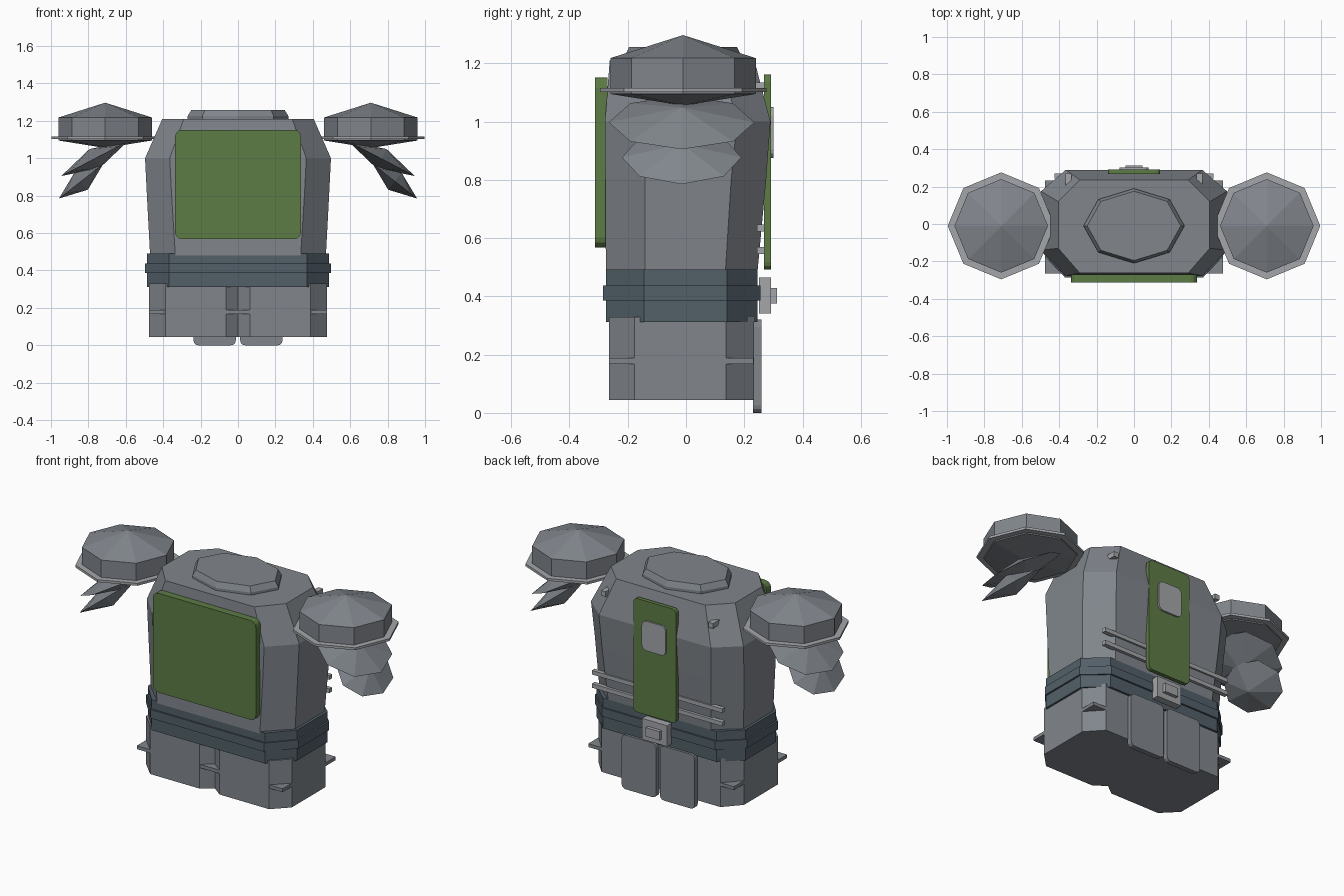
import bpy, bmesh, math
from mathutils import Vector

cube = bpy.data.objects.get("Cube")
if cube:
    bpy.data.objects.remove(cube, do_unlink=True)


def material(name, rgb):
    m = bpy.data.materials.new(name)
    m.use_nodes = True
    m.diffuse_color = (*rgb, 1)
    m.node_tree.nodes["Principled BSDF"].inputs["Base Color"].default_value = (*rgb, 1)
    return m


GREY = material("steel grey", (0.22, 0.24, 0.265))
LIGHT = material("light grey", (0.37, 0.38, 0.40))
BELT = material("dark slate", (0.085, 0.115, 0.14))
GREEN = material("olive green", (0.11, 0.20, 0.06))


def finish(name, bm, mat):
    bmesh.ops.recalc_face_normals(bm, faces=bm.faces)
    mesh = bpy.data.meshes.new(name)
    bm.to_mesh(mesh)
    bm.free()
    mesh.materials.append(mat)
    obj = bpy.data.objects.new(name, mesh)
    bpy.context.collection.objects.link(obj)
    return obj


def loft(name, rings, mat):
    """Skin a stack of rings; a one-point ring becomes an apex."""
    bm = bmesh.new()
    loops = [[bm.verts.new(p) for p in ring] for ring in rings]
    for a, b in zip(loops, loops[1:]):
        n = max(len(a), len(b))
        for i in range(n):
            j = (i + 1) % n
            quad = [a[i % len(a)], a[j % len(a)], b[j % len(b)], b[i % len(b)]]
            bm.faces.new(list(dict.fromkeys(quad)))
    for end in (loops[0], loops[-1]):
        if len(end) > 2:
            bm.faces.new(end)
    return finish(name, bm, mat)


def chamfered(z, hx, fx, y0, y1, s0, s1, notch=0):
    """Rectangle with cut corners, optionally with a V notch at the front."""
    front = [(-fx, y0), (fx, y0)]
    if notch:
        front = [(-fx, y0), (-0.065, y0), (0, y0 + notch), (0.065, y0), (fx, y0)]
    pts = front + [(hx, s0), (hx, s1), (fx, y1), (-fx, y1), (-hx, s1), (-hx, s0)]
    return [(x, y, z) for x, y in pts]


def octagon(z, rx, ry, cx=0, cy=-0.01):
    angles = [i * math.pi / 4 for i in range(8)]
    return [(cx + rx * math.cos(a), cy + ry * math.sin(a), z) for a in angles]


def plate(name, xr, yr, zr, mat, corner=0):
    """Box whose corners are rounded as seen from the front."""
    bm = bmesh.new()
    bmesh.ops.create_cube(bm, size=1)
    for v in bm.verts:
        for k, (lo, hi) in enumerate((xr, yr, zr)):
            v.co[k] = hi if v.co[k] > 0 else lo
    if corner:
        edges = [e for e in bm.edges
                 if abs(e.verts[0].co.y - e.verts[1].co.y) > 1e-4]
        bmesh.ops.bevel(bm, geom=edges, offset=corner, segments=3,
                        profile=0.5, affect='EDGES')
    return finish(name, bm, mat)


# Torso and neck collar
loft("torso", [chamfered(0.48, 0.47, 0.335, -0.275, 0.245, -0.14, 0.135),
               chamfered(0.80, 0.487, 0.355, -0.277, 0.275, -0.14, 0.155),
               chamfered(1.00, 0.497, 0.365, -0.278, 0.29, -0.14, 0.175),
               chamfered(1.21, 0.405, 0.29, -0.262, 0.235, -0.13, 0.12)], GREY)
loft("neck_collar", [octagon(1.205, 0.27, 0.20), octagon(1.225, 0.27, 0.20),
                     octagon(1.257, 0.25, 0.185)], GREY)

# Three-band belt
for name, z0, z1, grow in (("belt_lower", 0.312, 0.388, 0),
                           ("belt_middle", 0.386, 0.437, 0.01),
                           ("belt_upper", 0.435, 0.492, 0)):
    loft(name, [chamfered(z, 0.487 + grow, 0.37, -0.275 - grow, 0.246 + grow,
                          -0.145, 0.14) for z in (z0, z1)], BELT)

# Hip block with front notch, and the flat flange through it
loft("hip_block", [chamfered(z, 0.475, 0.388, -0.265, 0.233, -0.177, 0.138, 0.05)
                   for z in (0.045, 0.33)], GREY)
plate("hip_flange", (-0.475, 0.475), (-0.264, 0.232), (0.168, 0.188), GREY)

# Front and back green panels, badge and buckle
plate("front_panel", (-0.336, 0.336), (-0.313, -0.27), (0.567, 1.152), GREEN, 0.035)
plate("back_panel", (-0.14, 0.14), (0.268, 0.291), (0.492, 1.162), GREEN, 0.025)
plate("back_badge", (-0.078, 0.078), (0.285, 0.301), (0.875, 1.05), LIGHT, 0.03)
plate("buckle", (-0.082, 0.082), (0.25, 0.292), (0.342, 0.465), LIGHT)
plate("buckle_boss", (-0.045, 0.045), (0.29, 0.312), (0.376, 0.428), LIGHT)

# Back rods
for name, z in (("lower_rod", 0.557), ("upper_rod", 0.635)):
    plate(name, (-0.425, 0.425), (0.243, 0.269), (z - 0.012, z + 0.012), LIGHT)


def shoulder_petal(name, s, tip, root, half_width, bulge):
    """Tilted eight-sided double pyramid between a tip and a root in the xz plane."""
    tip, root = Vector((s * tip[0], -0.015, tip[1])), Vector((s * root[0], -0.015, root[1]))
    mid, along = (tip + root) / 2, (tip - root) / 2
    normal = Vector((-along.z * s, 0, along.x * s)).normalized()
    rim = [mid + along * math.cos(i * math.pi / 4)
           + Vector((0, half_width * math.sin(i * math.pi / 4), 0)) for i in range(8)]
    loft(name, [[mid - normal * bulge], rim, [mid + normal * bulge]], GREY)


# Mirrored parts: hanging plates, knobs and shoulders
for side, s in (("left", 1), ("right", -1)):
    plate(side + "_hanging_plate", sorted((s * 0.012, s * 0.238)), (0.23, 0.26),
          (0, 0.32), GREY, 0.025)
    plate(side + "_knob", sorted((s * 0.335, s * 0.365)), (0.17, 0.27),
          (1.105, 1.135), LIGHT)
    cx = s * 0.71
    loft(side + "_shoulder_dome",
         [[(cx, -0.01, 1.055)], octagon(1.095, 0.25, 0.25, cx),
          octagon(1.218, 0.25, 0.25, cx), [(cx, -0.01, 1.297)]], GREY)
    loft(side + "_shoulder_rim", [octagon(z, 0.286, 0.286, cx)
                                  for z in (1.102, 1.116)], LIGHT)
    shoulder_petal(side + "_upper_petal", s, (0.945, 0.905), (0.59, 1.09), 0.25, 0.058)
    shoulder_petal(side + "_lower_petal", s, (0.957, 0.785), (0.72, 0.97), 0.205, 0.058)
